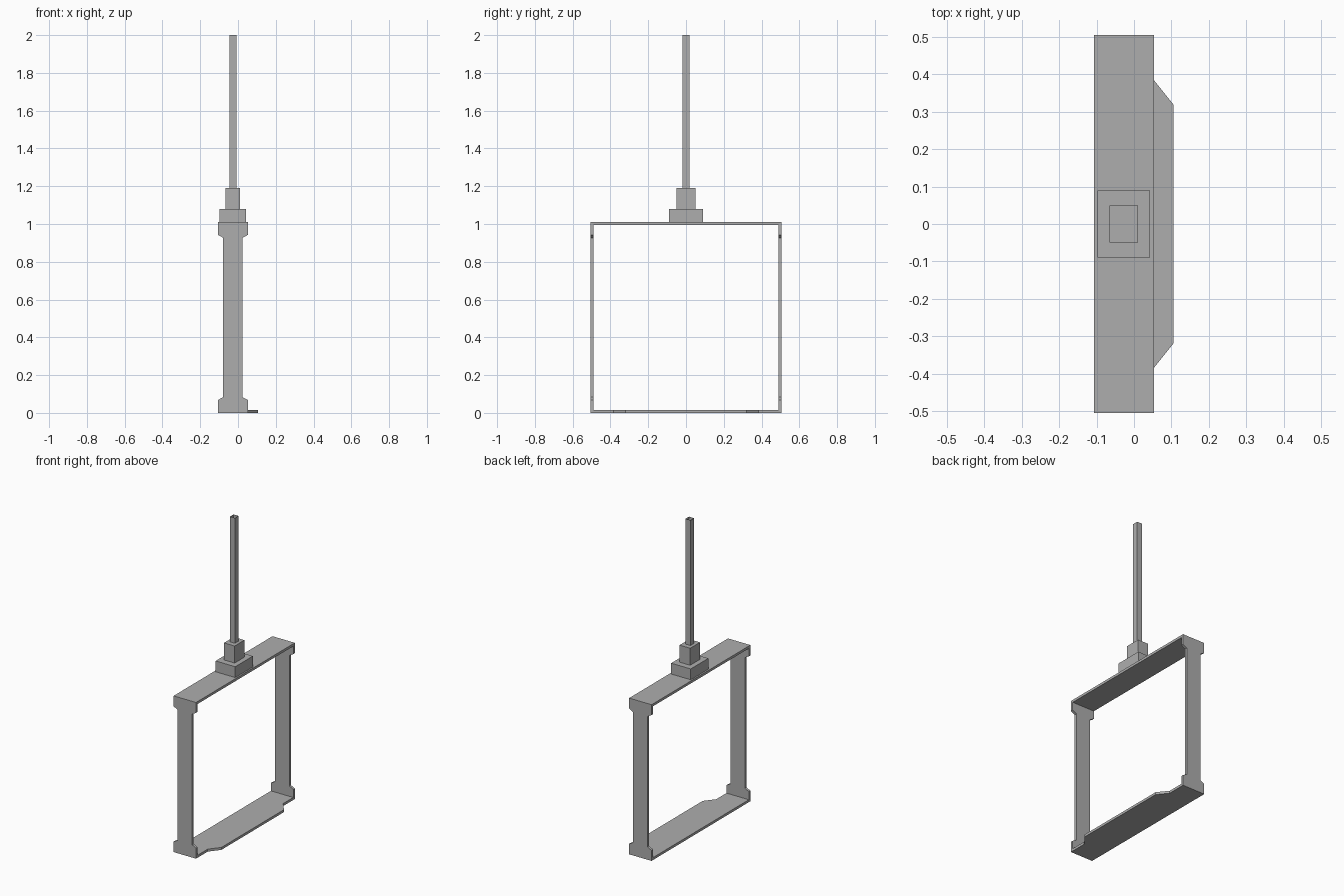
import bpy
import bmesh
from mathutils import Vector

cube = bpy.data.objects.get("Cube")
if cube:
    bpy.data.objects.remove(cube, do_unlink=True)

# Single plain metal colour
metal = bpy.data.materials.new("grey_metal")
metal.use_nodes = True
metal.diffuse_color = (0.42, 0.42, 0.42, 1)
metal.node_tree.nodes["Principled BSDF"].inputs["Base Color"].default_value = metal.diffuse_color

BACK, FRONT = -0.107, 0.053      # x extent of the strap
MID = (BACK + FRONT) / 2
HALF, TOP, THICK = 0.505, 1.01, 0.016


def prism(name, points, direction, open_ends=False):
    """Extrude a closed outline of 3D points along a direction."""
    bm = bmesh.new()
    face = bm.faces.new([bm.verts.new(p) for p in points])
    result = bmesh.ops.extrude_face_region(bm, geom=[face], use_keep_orig=True)
    moved = [v for v in result["geom"] if isinstance(v, bmesh.types.BMVert)]
    bmesh.ops.translate(bm, verts=moved, vec=Vector(direction))
    bmesh.ops.recalc_face_normals(bm, faces=bm.faces[:])
    if open_ends:
        axis = Vector(direction).normalized()
        ends = [f for f in bm.faces if abs(f.normal.dot(axis)) > 0.9]
        bmesh.ops.delete(bm, geom=ends, context='FACES_ONLY')
    mesh = bpy.data.meshes.new(name)
    bm.to_mesh(mesh)
    bm.free()
    mesh.materials.append(metal)
    obj = bpy.data.objects.new(name, mesh)
    bpy.context.collection.objects.link(obj)
    return obj


def column(name, half_x, half_y, z0, z1, open_ends=False):
    """Upright rectangular column centred on the strap."""
    corners = [(MID - half_x, -half_y, z0), (MID + half_x, -half_y, z0),
               (MID + half_x, half_y, z0), (MID - half_x, half_y, z0)]
    return prism(name, corners, (0, 0, z1 - z0), open_ends)


def combine(target, other, operation):
    mod = target.modifiers.new(operation.lower(), 'BOOLEAN')
    mod.operation = operation
    mod.solver = 'EXACT'
    mod.object = other
    bpy.context.view_layer.objects.active = target
    bpy.ops.object.modifier_apply(modifier=mod.name)
    bpy.data.objects.remove(other, do_unlink=True)


# Square frame: a solid block hollowed from front to back
frame = prism("frame", [(BACK, -HALF, 0), (BACK, HALF, 0),
                        (BACK, HALF, TOP), (BACK, -HALF, TOP)],
              (FRONT - BACK, 0, 0))
inner = HALF - THICK
opening = prism("opening_cutter", [(-1, -inner, THICK), (-1, inner, THICK),
                                   (-1, inner, TOP - THICK), (-1, -inner, TOP - THICK)],
                (2, 0, 0))
combine(frame, opening, 'DIFFERENCE')

# Narrow the uprights, leaving flared ends
for side in (-1, 1):
    edge, post = MID + side * 0.08, MID + side * 0.052
    outer = MID + side * 0.2
    outline = [(outer, 0.068), (edge, 0.068), (post, 0.083),
               (post, 0.927), (edge, 0.943), (outer, 0.943)]
    notch = prism("notch_cutter", [(x, -1, z) for x, z in outline], (0, 2, 0))
    combine(frame, notch, 'DIFFERENCE')

# Tapered lip along the edge of the bottom plate
lip = prism("bottom_lip", [(FRONT, -0.385, 0), (0.105, -0.32, 0),
                           (0.105, 0.32, 0), (FRONT, 0.385, 0)], (0, 0, THICK))
combine(frame, lip, 'UNION')

# Stepped mount and open square tube
column("mount_base", 0.07, 0.09, TOP, 1.08)
column("mount_collar", 0.038, 0.05, 1.08, 1.19)
column("square_tube", 0.018, 0.018, 1.19, 2.0, open_ends=True)
